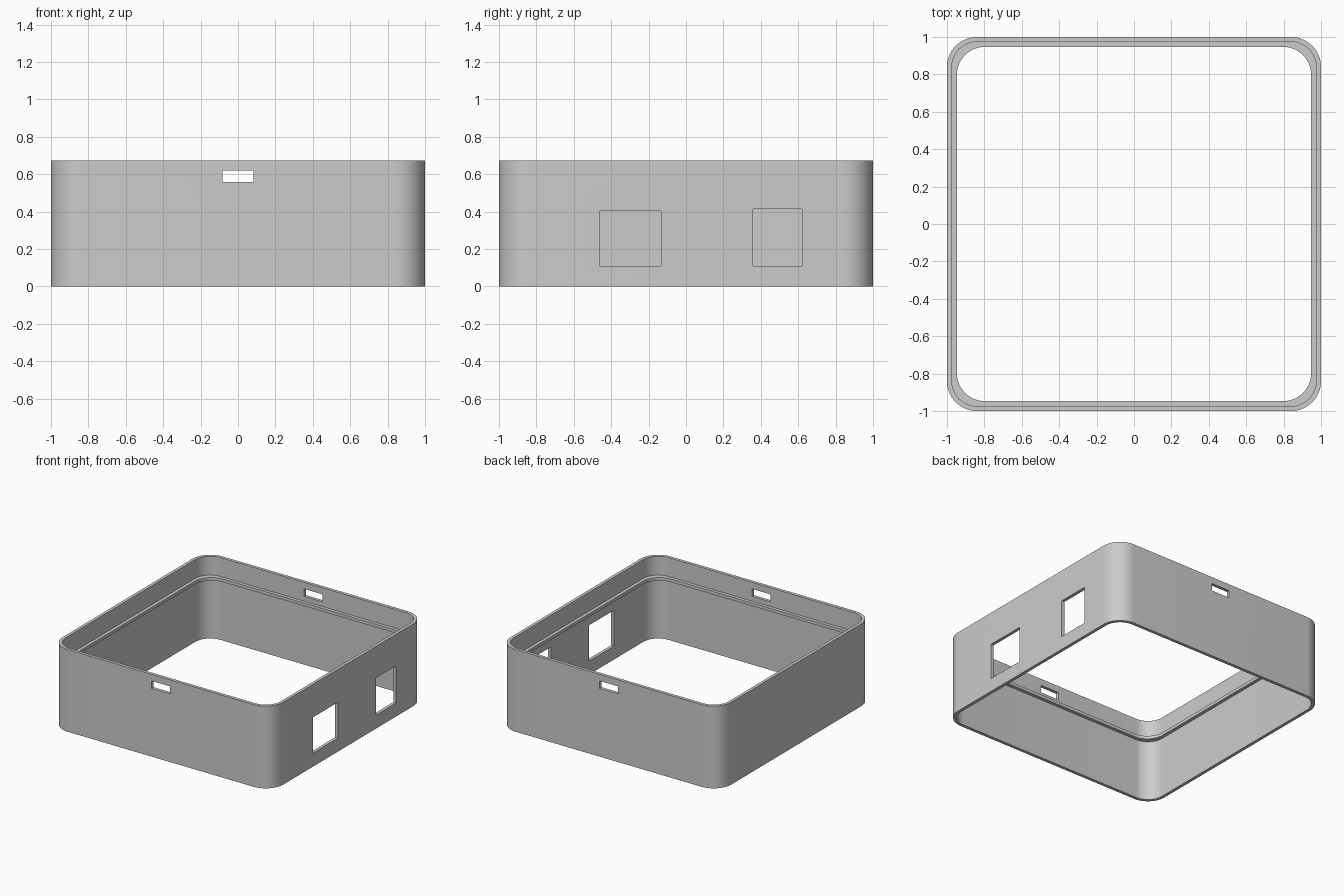
import bpy, bmesh, math
from mathutils import Vector

cube = bpy.data.objects.get("Cube")
if cube:
    bpy.data.objects.remove(cube, do_unlink=True)

HEIGHT = 0.674
RIDGE_LOW, RIDGE_TOP = 0.495, 0.52
CORNER_STEPS = 16

grey = bpy.data.materials.new("plain grey")
grey.use_nodes = True
colour = (0.6, 0.6, 0.6, 1)
grey.diffuse_color = colour
grey.node_tree.nodes["Principled BSDF"].inputs["Base Color"].default_value = colour


def rounded_ring(bm, half, radius, z):
    """Loop of vertices around a rounded square."""
    verts = []
    for quarter in range(4):
        mid = math.radians(45 + 90 * quarter)
        cx = math.copysign(half - radius, math.cos(mid))
        cy = math.copysign(half - radius, math.sin(mid))
        for i in range(CORNER_STEPS + 1):
            a = math.pi / 2 * (quarter + i / CORNER_STEPS)
            verts.append(bm.verts.new((cx + radius * math.cos(a), cy + radius * math.sin(a), z)))
    return verts


def make_object(name, bm):
    bmesh.ops.recalc_face_normals(bm, faces=bm.faces)
    mesh = bpy.data.meshes.new(name)
    bm.to_mesh(mesh)
    bm.free()
    mesh.materials.append(grey)
    obj = bpy.data.objects.new(name, mesh)
    bpy.context.collection.objects.link(obj)
    return obj


def cut_box(target, low, high):
    """Cut a rectangular opening through the wall."""
    low, high = Vector(low), Vector(high)
    bm = bmesh.new()
    bmesh.ops.create_cube(bm, size=1)
    for v in bm.verts:
        v.co = (low + high) / 2 + v.co * (high - low)
    cutter = make_object("opening_cutter", bm)
    cutter.hide_render = True
    mod = target.modifiers.new("opening", 'BOOLEAN')
    mod.operation = 'DIFFERENCE'
    mod.solver = 'EXACT'
    mod.object = cutter
    bpy.context.view_layer.objects.active = target
    bpy.ops.object.modifier_apply(modifier=mod.name)
    bpy.data.objects.remove(cutter, do_unlink=True)


# Wall section swept around the frame: half width, corner radius, height
outer, inner, ridge = (1.0, 0.16), (0.974, 0.135), (0.947, 0.15)
section = [(*outer, 0), (*outer, HEIGHT), (*inner, HEIGHT), (*inner, RIDGE_TOP),
           (*ridge, RIDGE_TOP), (*ridge, RIDGE_LOW), (*inner, RIDGE_LOW), (*inner, 0)]
bm = bmesh.new()
rings = [rounded_ring(bm, *s) for s in section]
for a, b in zip(rings, rings[1:] + rings[:1]):
    for i in range(len(a)):
        j = (i + 1) % len(a)
        bm.faces.new((a[i], a[j], b[j], b[i]))
frame = make_object("enclosure_wall", bm)

# Latch slots in front and back
for side in (-1, 1):
    cut_box(frame, (-0.083, side - 0.2, 0.559), (0.083, side + 0.2, 0.62))

# Connector windows in one side wall
cut_box(frame, (0.8, -0.46, 0.11), (1.2, -0.133, 0.404))
cut_box(frame, (0.8, 0.357, 0.11), (1.2, 0.62, 0.415))

bpy.ops.object.select_all(action='DESELECT')
frame.select_set(True)
bpy.context.view_layer.objects.active = frame
bpy.ops.object.shade_smooth_by_angle(angle=math.radians(30))
